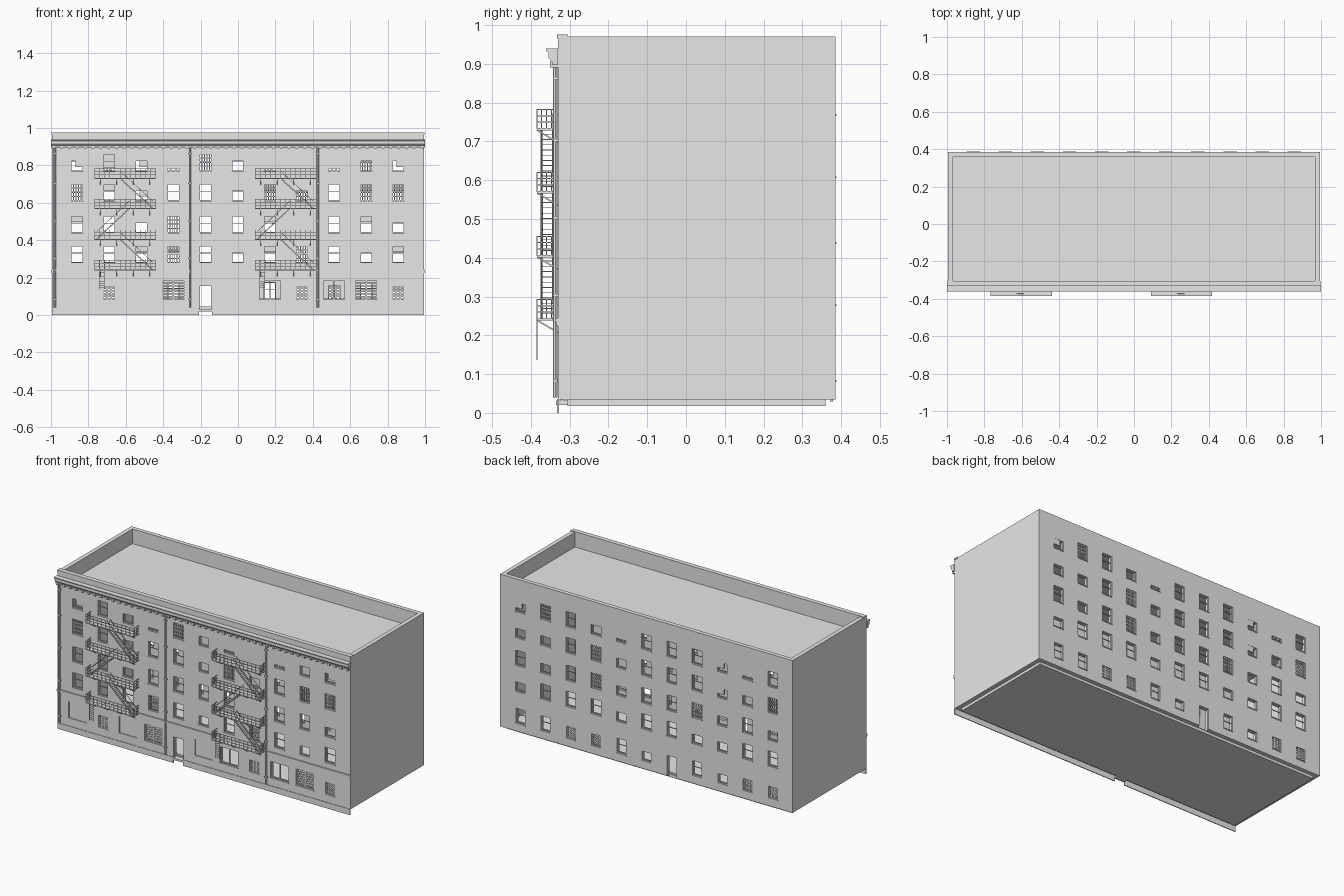
import bpy, bmesh, math
from mathutils import Vector, Matrix

if "Cube" in bpy.data.objects:
    bpy.data.objects.remove(bpy.data.objects["Cube"])

grey = bpy.data.materials.new("plain_grey")
grey.use_nodes = True
grey.diffuse_color = (0.8, 0.8, 0.8, 1)
grey.node_tree.nodes["Principled BSDF"].inputs["Base Color"].default_value = (0.8, 0.8, 0.8, 1)


def box(bm, x0, x1, y0, y1, z0, z1):
    m = Matrix.Translation(((x0 + x1) / 2, (y0 + y1) / 2, (z0 + z1) / 2))
    m = m @ Matrix.Diagonal((abs(x1 - x0), abs(y1 - y0), abs(z1 - z0), 1))
    bmesh.ops.create_cube(bm, size=1, matrix=m)


def beam(bm, p, q, w):
    p, q = Vector(p), Vector(q)
    d = q - p
    m = Matrix.Translation((p + q) / 2) @ d.to_track_quat("Z", "Y").to_matrix().to_4x4()
    bmesh.ops.create_cube(bm, size=1, matrix=m @ Matrix.Diagonal((w, w, d.length, 1)))


def make(name, bm):
    mesh = bpy.data.meshes.new(name)
    bm.to_mesh(mesh)
    bm.free()
    mesh.materials.append(grey)
    ob = bpy.data.objects.new(name, mesh)
    bpy.context.collection.objects.link(ob)
    return ob


FRONT, BACK, T = -0.33, 0.385, 0.026
COLS = [-0.86 + 0.1717 * i for i in range(11)]
FLOORS = [0.77, 0.61, 0.44, 0.28]
W, H = 0.066, 0.092

# Window styles by floor, top first, from x- to x+
# O open, H lower half open, L open corner, S slit, M many panes, X blank
FRONT_STYLES = ["LOHSMHSXSHL", "MOHOOHMHOMM", "OOHOOOOXOOH", "OOOMOHOMOHO"]
BACK_STYLES = ["OSLOOOSHOML", "MHLOOOHMOHH", "HOHMOOHMOHO", "OOHHOOHOOOH"]
# Ground floor: P shop panel, G small grid, B big slats, D door, V big window
FRONT_GROUND, BACK_GROUND = "PGPBDPVGVBG", "GGHODHOGGOO"

openings, frames, sills, shops = (bmesh.new() for _ in range(4))


def window(style, x, z, w, h, wall, inward):
    """Cut one opening and fill it; wall is the outer face, inward its direction."""
    def slab(bm, a, b, d0, d1, c, d):
        box(bm, a, b, *sorted((wall + inward * d0, wall + inward * d1)), c, d)

    if style == "X":
        return
    h *= {"H": 0.62, "L": 0.62, "S": 0.2}.get(style, 1)
    x0, x1, z1, t = x - w / 2, x + w / 2, z + h, 0.004
    slab(openings, x0, x1, -0.005, T + 0.005, z, z1)
    if style == "P":
        slab(shops, x0, x1, 0.006, 0.012, z, z1)
        return
    # frame round the opening
    for a, b in ((x0, x0 + t), (x1 - t, x1)):
        slab(frames, a, b, 0.006, 0.014, z, z1)
    slab(frames, x0, x1, 0.006, 0.014, z1 - t, z1)
    if style == "D":
        return
    slab(frames, x0, x1, 0.006, 0.014, z, z + t)
    slab(sills, x0 - 0.003, x1 + 0.003, -0.003, 0.006, z - 0.005, z)
    if style == "L":
        slab(frames, x0 + w * 0.35, x1, 0.001, 0.01, z + h * 0.4, z1)
    if style in "OM":
        slab(frames, x0, x1, 0.008, 0.013, z + h * 0.55, z + h * 0.55 + 0.003)
    # panes and slats: number of upright and level bars
    nx, nz = {"M": (5, 4), "G": (3, 5), "B": (2, 7), "V": (2, 0), "S": (3, 1)}.get(style, (0, 0))
    bar = 0.004 if style in "GBS" else 0.0025
    for i in range(1, nx):
        c = x0 + w * i / nx
        slab(frames, c - bar, c + bar, 0.004, 0.01, z, z1)
    for i in range(1, nz):
        c = z + h * i / nz
        slab(frames, x0, x1, 0.005, 0.009, c - bar, c + bar)


for rows, ground, wall, inward in ((FRONT_STYLES, FRONT_GROUND, FRONT, 1),
                                   (BACK_STYLES, BACK_GROUND, BACK, -1)):
    for z, row in zip(FLOORS, rows):
        for x, s in zip(COLS, row):
            window(s, x, z, W, H, wall, inward)
    for x, s in zip(COLS, ground):
        if s == "D":
            window(s, x, 0.03, W, 0.13, wall, inward)
        elif s in "PBV":
            window(s, x, 0.085, 0.12, 0.1, wall, inward)
        else:
            window(s, x, 0.085, 0.062, 0.072 if s == "G" else 0.09, wall, inward)

# Hollow building shell with open roof well
bm = bmesh.new()
box(bm, -0.995, 0.995, FRONT, BACK, 0.034, 0.97)
shell = make("building_shell", bm)
cav = bmesh.new()
box(cav, -0.995 + T, 0.995 - T, FRONT + T, BACK - T, 0.045, 0.872)
box(cav, -0.995 + T, 0.995 - T, FRONT + T, BACK - T, 0.88, 1.1)
cutters = [make("cavity_cutter", cav), make("opening_cutter", openings)]
for c in cutters:
    c.hide_render = True
    mod = shell.modifiers.new(c.name, "BOOLEAN")
    mod.operation, mod.solver, mod.object = "DIFFERENCE", "EXACT", c
bpy.context.view_layer.update()
dg = bpy.context.evaluated_depsgraph_get()
cut = bpy.data.meshes.new_from_object(shell.evaluated_get(dg))
shell.modifiers.clear()
shell.data = cut
for c in cutters:
    bpy.data.objects.remove(c)

make("window_frames", frames)
make("window_sills", sills)
make("shop_panels", shops)

# Floor slab and front skirting with a gap at the door
bm = bmesh.new()
box(bm, -0.968, 0.968, -0.305, 0.36, 0.018, 0.036)
make("base_slab", bm)
bm = bmesh.new()
box(bm, -0.995, COLS[4] - 0.034, FRONT - 0.003, FRONT + 0.002, 0, 0.036)
box(bm, COLS[4] + 0.034, 0.995, FRONT - 0.003, FRONT + 0.002, 0, 0.036)
make("front_skirting", bm)
bm = bmesh.new()
box(bm, COLS[4] - 0.034, COLS[4] + 0.034, FRONT - 0.005, FRONT + T, 0.02, 0.032)
make("door_step", bm)

# Cornice swept from a stepped profile, with brackets and coping
bm = bmesh.new()
profile = [(-0.33, 0.94), (-0.361, 0.94), (-0.361, 0.934), (-0.354, 0.93),
           (-0.354, 0.915), (-0.345, 0.905), (-0.345, 0.897), (-0.33, 0.897)]
face = bm.faces.new([bm.verts.new((-1, y, z)) for y, z in profile])
ext = bmesh.ops.extrude_face_region(bm, geom=[face])
bmesh.ops.translate(bm, vec=(2, 0, 0), verts=[v for v in ext["geom"] if isinstance(v, bmesh.types.BMVert)])
bmesh.ops.recalc_face_normals(bm, faces=bm.faces)
make("cornice", bm)
bm = bmesh.new()
for i in range(48):
    x = -0.985 + 1.97 * i / 47
    box(bm, x - 0.007, x + 0.007, -0.35, FRONT, 0.89, 0.906)
make("cornice_brackets", bm)
bm = bmesh.new()
box(bm, -0.998, 0.998, FRONT - 0.002, FRONT + T, 0.965, 0.975)
make("front_coping", bm)

# Belt course in two thin mouldings, and drain pipes
bm = bmesh.new()
box(bm, -0.997, 0.997, FRONT - 0.008, FRONT, 0.236, 0.245)
box(bm, -0.997, 0.997, FRONT - 0.005, FRONT, 0.224, 0.236)
make("belt_course", bm)
bm = bmesh.new()
for x in (-0.98, -0.257, 0.427):
    bmesh.ops.create_cone(bm, cap_ends=True, segments=8, radius1=0.006, radius2=0.006, depth=0.86,
                          matrix=Matrix.Translation((x, -0.337, 0.47)))
    for z in (0.08, 0.3, 0.5, 0.7, 0.86):
        box(bm, x - 0.009, x + 0.009, -0.343, FRONT, z, z + 0.006)
make("drain_pipes", bm)


def fire_escape(name, x0):
    bm = bmesh.new()
    x1, yo, yi = x0 + 0.325, -0.384, -0.334
    levels = [0.732, 0.57, 0.405, 0.242]
    r = 0.0025
    for z in levels:
        box(bm, x0, x1, yo, yi, z - 0.004, z + 0.002)
        # railings
        for h in (0.018, 0.034, 0.05):
            beam(bm, (x0, yo, z + h), (x1, yo, z + h), r)
            for x in (x0, x1):
                beam(bm, (x, yo, z + h), (x, yi, z + h), r)
        for i in range(13):
            x = x0 + 0.325 * i / 12
            beam(bm, (x, yo, z), (x, yo, z + 0.05), r)
        for x in (x0, x1):
            for y in (-0.372, -0.36, -0.347):
                beam(bm, (x, y, z), (x, y, z + 0.05), r)
        # wall struts
        for i in range(4):
            x = x0 + 0.03 + 0.088 * i
            beam(bm, (x, yo, z - 0.003), (x, FRONT, z - 0.035), 0.004)
    # stairs zigzagging between landings
    for i, (za, zb) in enumerate(zip(levels, levels[1:])):
        xa, xb = (x0 + 0.135, x0 + 0.31) if i % 2 == 0 else (x0 + 0.185, x0 + 0.01)
        for y in (-0.372, -0.343):
            beam(bm, (xa, y, za), (xb, y, zb), 0.006)
            beam(bm, (xa, y, za + 0.04), (xb, y, zb + 0.04), r)
        for k in range(1, 12):
            x, z = xa + (xb - xa) * k / 12, za + (zb - za) * k / 12
            box(bm, x - 0.007, x + 0.007, -0.372, -0.343, z - 0.001, z + 0.001)
    # drop ladder
    for x in (x0 + 0.025, x0 + 0.05):
        beam(bm, (x, yo, 0.292), (x, yo, 0.137), 0.003)
    for k in range(9):
        z = 0.145 + 0.012 * k
        beam(bm, (x0 + 0.025, yo, z), (x0 + 0.05, yo, z), r)
    make(name, bm)


fire_escape("right_fire_escape", -0.766)
fire_escape("left_fire_escape", 0.092)
